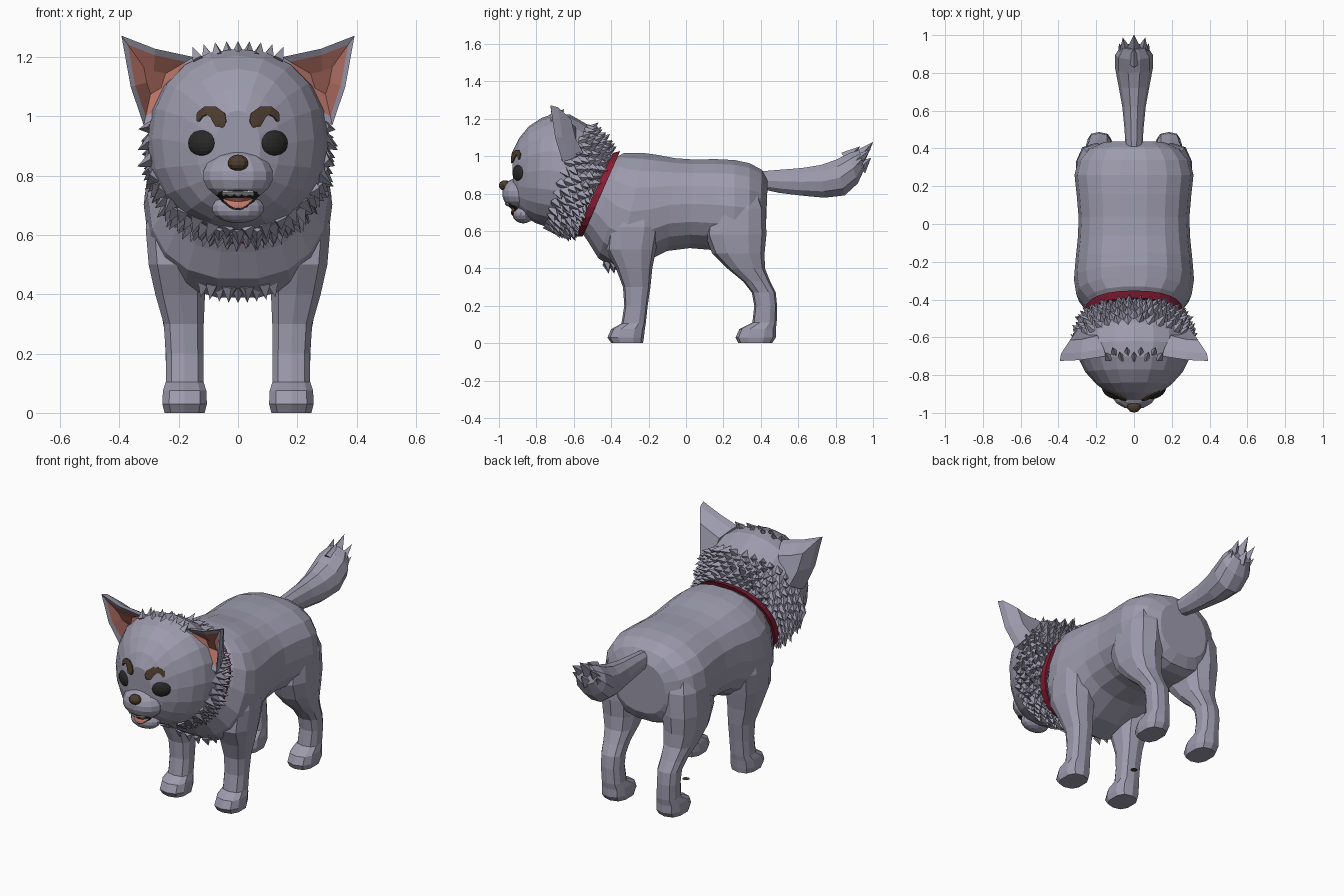
import bpy, bmesh, math, random
from mathutils import Vector, Matrix
from mathutils.bvhtree import BVHTree

if "Cube" in bpy.data.objects:
    bpy.data.objects.remove(bpy.data.objects["Cube"])

random.seed(4)


def material(name, rgb):
    m = bpy.data.materials.new(name)
    m.diffuse_color = (*rgb, 1)
    m.use_nodes = True
    m.node_tree.nodes["Principled BSDF"].inputs["Base Color"].default_value = m.diffuse_color
    return m


FUR = material("grey_fur", (0.34, 0.33, 0.42))
RED = material("collar_red", (0.25, 0.012, 0.035))
PINK = material("soft_pink", (0.53, 0.19, 0.15))
BLACK = material("eye_black", (0.022, 0.022, 0.022))
BROWN = material("dark_brown", (0.075, 0.046, 0.028))
WHITE = material("tooth_white", (0.62, 0.62, 0.64))


def finish(name, bm, *mats, recalc=True):
    if recalc:
        bmesh.ops.recalc_face_normals(bm, faces=bm.faces)
    me = bpy.data.meshes.new(name)
    bm.to_mesh(me)
    bm.free()
    for m in mats:
        me.materials.append(m)
    ob = bpy.data.objects.new(name, me)
    bpy.context.collection.objects.link(ob)
    return ob


def skin(name, rings, *mats, strip_mats=None):
    """Bridge equal-sized point rings and cap both ends."""
    bm = bmesh.new()
    vs = [[bm.verts.new(p) for p in r] for r in rings]
    n = len(vs[0])
    for k in range(len(vs) - 1):
        for i in range(n):
            j = (i + 1) % n
            f = bm.faces.new((vs[k][i], vs[k][j], vs[k + 1][j], vs[k + 1][i]))
            f.material_index = strip_mats[k] if strip_mats else 0
    first = bm.faces.new(vs[0])
    first.material_index = strip_mats[0] if strip_mats else 0
    bm.faces.new(vs[-1])
    return finish(name, bm, *mats)


def spow(v, e):
    return math.copysign(abs(v) ** e, v)


def section(s, a, e=0.85):
    """Point at angle a on a tilted oval: (top y, top z, bottom y, bottom z, half width)."""
    yt, zt, yb, zb, w = s
    t = (1 + spow(math.sin(a), e)) / 2
    return Vector((w * spow(math.cos(a), e), yb + (yt - yb) * t, zb + (zt - zb) * t))


def loft(name, secs, n, mat, e=0.85):
    return skin(name, [[section(s, 2 * math.pi * i / n, e) for i in range(n)] for s in secs], mat)


def ball(name, c, r, mat, rot=0.0, u=14, v=9):
    bm = bmesh.new()
    bmesh.ops.create_uvsphere(bm, u_segments=u, v_segments=v, radius=1)
    bm.transform(Matrix.Translation(c) @ Matrix.Rotation(rot, 4, 'Z') @ Matrix.Diagonal((*r, 1)))
    return finish(name, bm, mat)


def spikes(name, items):
    """Pointed tufts: (base point, direction, radius, length)."""
    bm = bmesh.new()
    for p, d, r, l in items:
        d = Vector(d).normalized()
        m = Matrix.Translation(Vector(p) + d * (l / 2 - 0.02)) @ d.to_track_quat('Z', 'Y').to_matrix().to_4x4()
        bmesh.ops.create_cone(bm, cap_ends=True, segments=4, radius1=r, radius2=0, depth=l, matrix=m)
    return finish(name, bm, FUR)


# Body, neck and collar
loft("body", [
    (-.46, .99, -.62, .64, .19), (-.365, 1.0, -.56, .59, .235), (-.33, 1.02, -.525, .54, .262),
    (-.28, 1.02, -.47, .45, .305), (-.22, 1.02, -.37, .385, .318), (-.15, 1.01, -.24, .42, .31),
    (-.06, .992, -.1, .49, .298), (.04, .985, .02, .505, .293), (.16, .987, .14, .495, .303),
    (.26, .982, .26, .48, .315), (.34, .965, .34, .48, .295), (.405, .93, .39, .50, .245),
    (.437, .87, .425, .56, .165)], 18, FUR)
loft("collar", [(-.392, 1.017, -.598, .572, .255), (-.352, 1.027, -.553, .57, .258)], 24, RED, 0.9)

# Tail
loft("tail", [
    (.39, .92, .41, .82, .045), (.5, .93, .5, .80, .05), (.62, .94, .62, .785, .062),
    (.72, .957, .74, .773, .082), (.80, .985, .85, .785, .10), (.87, 1.02, .92, .85, .10),
    (.925, 1.035, .955, .93, .07)], 10, FUR, 1)
spikes("tail_tip_fur", [
    ((0, .93, 1.0), (0, .75, .8), .045, .125), ((.045, .92, .98), (.15, .7, .6), .04, .11),
    ((-.045, .92, .98), (-.15, .7, .6), .04, .11), ((0, .945, .95), (0, .6, .55), .04, .08),
    ((.06, .90, .93), (.2, .6, .55), .035, .10), ((-.06, .90, .93), (-.2, .6, .55), .035, .10),
    ((0, .87, 1.0), (0, .7, .6), .04, .10)])

# Legs: (height, centre x, half width, front y, back y)
FRONT = [(0, .18, .07, -.40, -.23), (.03, .18, .078, -.42, -.225), (.075, .18, .076, -.40, -.22),
         (.105, .18, .066, -.345, -.215), (.2, .18, .066, -.33, -.205), (.3, .183, .07, -.337, -.19),
         (.4, .195, .087, -.375, -.18), (.5, .205, .10, -.43, -.16), (.62, .212, .103, -.42, -.14),
         (.78, .2, .09, -.37, -.17)]
HIND = [(0, .18, .068, .28, .46), (.03, .18, .075, .265, .48), (.075, .18, .073, .285, .48),
        (.11, .18, .063, .355, .485), (.2, .185, .062, .365, .487), (.27, .185, .064, .352, .48),
        (.33, .19, .07, .305, .45), (.4, .195, .085, .22, .422), (.48, .2, .10, .14, .42),
        (.58, .2, .11, .10, .43), (.72, .19, .115, .12, .425), (.84, .17, .1, .18, .38)]
for label, rows in (("front_leg", FRONT), ("hind_leg", HIND)):
    for side, s in (("left", 1), ("right", -1)):
        rings = []
        for z, xc, w, y0, y1 in rows:
            angs = [2 * math.pi * (i + .5) / 10 for i in range(10)]
            rings.append([(s * xc + w * spow(math.cos(a), .75), (y0 + y1) / 2 + (y1 - y0) / 2 * spow(math.sin(a), .75), z)
                          for a in angs])
        skin(f"{label}_{side}", rings, FUR)

# Head, muzzle and chin
HEAD = [(-.40, 1.0, -.60, .59, .235), (-.44, 1.08, -.61, .59, .272), (-.52, 1.165, -.645, .59, .298),
        (-.62, 1.222, -.69, .605, .305), (-.70, 1.228, -.74, .62, .29), (-.77, 1.205, -.80, .64, .257),
        (-.84, 1.16, -.855, .67, .20), (-.893, 1.095, -.895, .71, .14), (-.93, 1.02, -.922, .77, .075)]
face = [loft("head", HEAD, 20, FUR, .92),
        ball("muzzle", (0, -.893, .80), (.122, .09, .085), FUR),
        ball("chin", (0, -.87, .69), (.09, .058, .05), FUR)]
verts, polys = [], []
for ob in face:
    o = len(verts)
    verts += [v.co.copy() for v in ob.data.vertices]
    polys += [[o + i for i in p.vertices] for p in ob.data.polygons]
tree = BVHTree.FromPolygons(verts, polys)


def on_face(x, z, off):
    hit = tree.ray_cast(Vector((x, -2, z)), Vector((0, 1, 0)))[0]
    return Vector((x, (hit.y if hit else -.88) - off, z))


def decal(name, pairs, off, mat, cuts=3):
    """Thin plate wrapped onto the face, spanned between pairs of (x, z) points."""
    bm = bmesh.new()
    rows = []
    for a, b in pairs:
        pts = [Vector(a).lerp(Vector(b), k / cuts) for k in range(cuts + 1)]
        rows.append([bm.verts.new(on_face(p.x, p.y, off)) for p in pts])
    for r, q in zip(rows, rows[1:]):
        for k in range(cuts):
            f = bm.faces.new((r[k], r[k + 1], q[k + 1], q[k]))
            f.normal_update()
            if f.normal.y > 0:
                f.normal_flip()
    ob = finish(name, bm, mat, recalc=False)
    sol = ob.modifiers.new("thickness", 'SOLIDIFY')
    sol.thickness = 0.009
    sol.offset = -1
    return ob


# Eyes and comma-shaped brows
BROW = [(.048, .964, .004), (.058, .976, .021), (.066, .998, .025), (.085, 1.016, .02),
        (.11, 1.02, .014), (.13, 1.006, .011), (.137, .984, .004)]
for side, s in (("left", 1), ("right", -1)):
    c = on_face(s * .12, .91, -.012)
    ball(f"eye_{side}", c, (.054, .028, .045), BLACK, s * math.radians(30), 16, 10)
    pairs = []
    for i, (x, z, w) in enumerate(BROW):
        p, q = BROW[max(i - 1, 0)], BROW[min(i + 1, len(BROW) - 1)]
        t = Vector((q[0] - p[0], q[1] - p[1])).normalized()
        pairs.append(((s * (x - t.y * w), z + t.x * w), (s * (x + t.y * w), z - t.x * w)))
    decal(f"brow_{side}", pairs, .008, BROWN)

# Nose and mouth
ball("nose", (0, -.968, .843), (.037, .032, .028), BROWN, 0, 10, 7)
cols = [-1 + i / 4 for i in range(9)]
decal("mouth", [((x * .066, .748 - .006 * x * x), (x * .066, .684 + .05 * x * x)) for x in cols], .006, BLACK, 4)
decal("tongue", [((x * .05, .724), (x * .05, .69 + .03 * x * x)) for x in cols], .010, PINK)
decal("teeth", [((x * .052, .744), (x * .052, .730 + .006 * (i % 2))) for i, x in enumerate(cols)], .010, WHITE, 2)

# Ears: pink cup, rim and closed back
RIM = [(.393, -.725, 1.272), (.28, -.72, 1.228), (.15, -.70, 1.20), (.20, -.69, 1.04), (.318, -.66, .97), (.362, -.70, 1.10)]
for side, s in (("left", 1), ("right", -1)):
    def ring(k, dy, c=(.285, 1.12)):
        return [(s * (c[0] + (x - c[0]) * k), y + dy, c[1] + (z - c[1]) * k) for x, y, z in RIM]
    skin(f"ear_{side}", [ring(.3, .05), ring(.8, .012), ring(1, 0), ring(.93, .04), ring(.6, .11, (.26, 1.09))],
         FUR, PINK, strip_mats=[1, 0, 0, 0])

# Neck ruff: rows of tufts from the collar to the cheeks
ruff = []
for row in range(7):
    for i in range(34):
        a = 2 * math.pi * (i + .5 * (row % 2)) / 34
        limit = 2.8 - 1.0 * math.sin(a)
        s = .35 + (limit - .35) * row / 6
        k = int(s)
        sec = [p + (q - p) * (s - k) for p, q in zip(HEAD[k], HEAD[k + 1])]
        p = section(sec, a, .92)
        mid = Vector((0, (sec[0] + sec[2]) / 2, (sec[1] + sec[3]) / 2))
        jit = Vector([random.uniform(-.2, .2) for _ in range(3)])
        ruff.append((p, (p - mid).normalized() * .65 + Vector((0, .5, -.3)) + jit, .03, random.uniform(.055, .075)))
spikes("neck_ruff", ruff)

# Tufts on the crown and chest
spikes("crown_tufts", [((x * .035, -.70 + .025 * (x % 2), 1.222 - .9 * (x * .035) ** 2),
                        (x * .08, .5, .7), .024, .06) for x in range(-4, 5)])
spikes("chest_tufts", [((x * .03, -.39 - .03 * (x % 2), .405 + 1.2 * (x * .03) ** 2),
                        (x * .05, .2, -1), .026, .055) for x in range(-4, 5)])

# Small disc on the ground under the belly
bm = bmesh.new()
bmesh.ops.create_circle(bm, cap_ends=True, segments=12, radius=.02, matrix=Matrix.Translation((0, 0, .001)))
finish("ground_disc", bm, BROWN)
